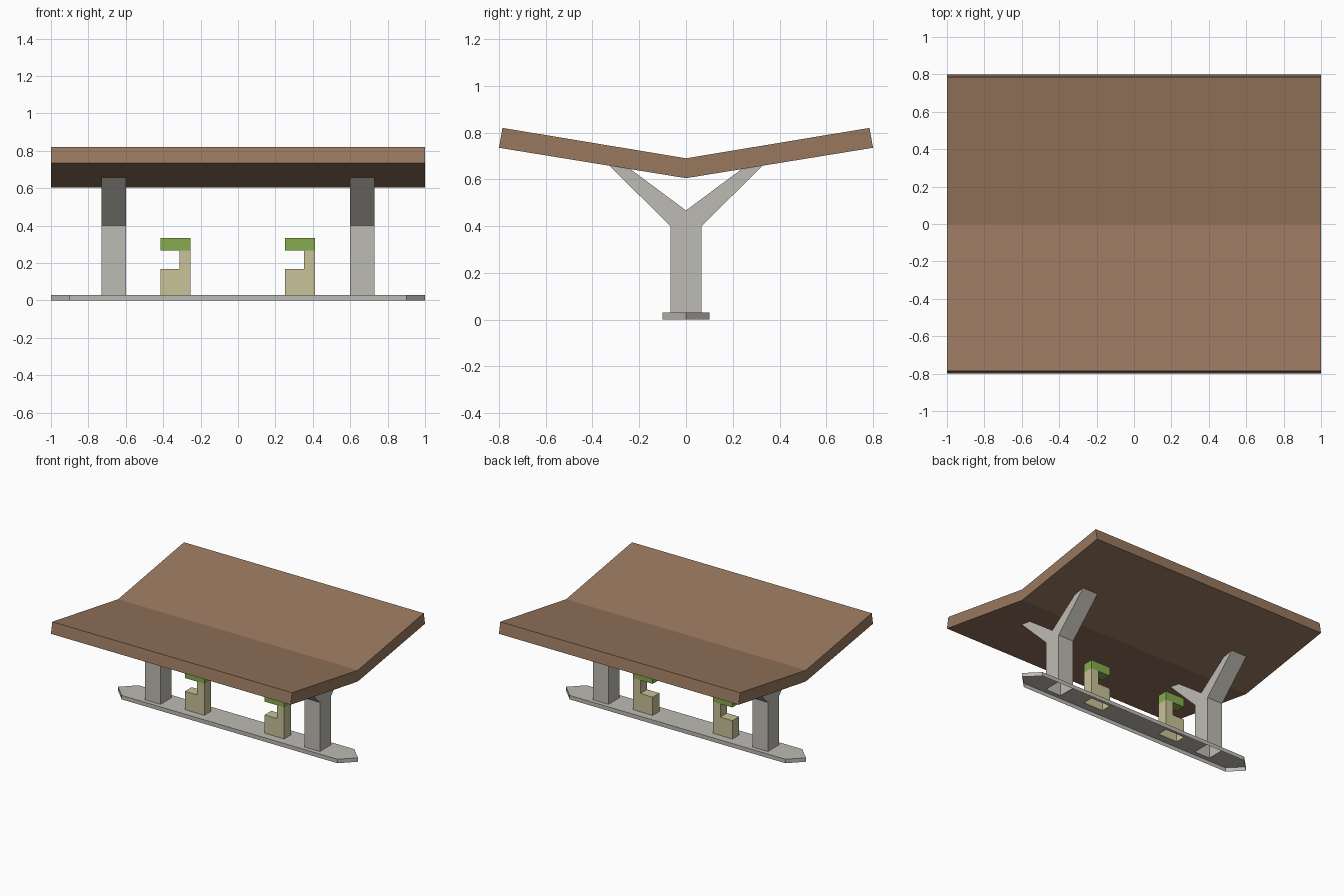
import bpy, bmesh
from mathutils import Vector

if "Cube" in bpy.data.objects:
    bpy.data.objects.remove(bpy.data.objects["Cube"])


def material(name, rgb):
    m = bpy.data.materials.new(name)
    lin = [((c / 255 + 0.055) / 1.055) ** 2.4 for c in rgb]
    m.diffuse_color = (*lin, 1)
    m.use_nodes = True
    m.node_tree.nodes["Principled BSDF"].inputs["Base Color"].default_value = m.diffuse_color
    return m


BROWN = material("roof brown", (153, 120, 95))
GREY = material("concrete grey", (190, 187, 179))
TAN = material("tan", (200, 194, 151))
GREEN = material("green", (134, 172, 80))


def prism(points, axis, a, b):
    """Extrude a 2D profile along an axis; the profile uses the other two axes in order."""
    bm = bmesh.new()

    def put(p, t):
        c = list(p)
        c.insert(axis, t)
        return bm.verts.new(c)

    lo = [put(p, a) for p in points]
    hi = [put(p, b) for p in points]
    n = len(points)
    bm.faces.new(lo)
    bm.faces.new(hi)
    for i in range(n):
        j = (i + 1) % n
        bm.faces.new((lo[i], lo[j], hi[j], hi[i]))
    bmesh.ops.recalc_face_normals(bm, faces=bm.faces)
    return bm


def remove(bm, rule):
    bm.normal_update()
    gone = [f for f in bm.faces if rule(f)]
    bmesh.ops.delete(bm, geom=gone, context='FACES')


def finish(bm, name, mat):
    me = bpy.data.meshes.new(name)
    bm.to_mesh(me)
    bm.free()
    me.materials.append(mat)
    ob = bpy.data.objects.new(name, me)
    bpy.context.collection.objects.link(ob)


BASE_Z = 0.03
posts = [(-0.73, -0.60), (0.60, 0.73)]
mounts = [(-0.415, -0.253), (0.25, 0.413)]
POST_Y, MOUNT_Y = 0.067, 0.04

# Folded roof
finish(prism([(0, 0.605), (0.8, 0.735), (0.785, 0.82), (0, 0.69),
              (-0.785, 0.82), (-0.8, 0.735)], 0, -1, 1), "roof", BROWN)

# Pointed base plate, open underneath, with openings below the hollow parts
bm = prism([(-1, 0), (-0.9, -0.1), (0.9, -0.1), (1, 0), (0.9, 0.1), (-0.9, 0.1)],
           2, 0, BASE_Z)
remove(bm, lambda f: f.normal.z < -0.9)
holes = [(x, POST_Y) for x in posts] + [(x, MOUNT_Y) for x in mounts]
cuts = [((x, 0, 0), (1, 0, 0)) for h in holes for x in h[0]]
cuts += [((0, s * y, 0), (0, 1, 0)) for y in (POST_Y, MOUNT_Y) for s in (-1, 1)]
for co, no in cuts:
    bmesh.ops.bisect_plane(bm, geom=bm.verts[:] + bm.edges[:] + bm.faces[:],
                           plane_co=Vector(co), plane_no=Vector(no))


def in_hole(f):
    c = f.calc_center_median()
    return f.normal.z > 0.9 and any(x[0] < c.x < x[1] and abs(c.y) < y for x, y in holes)


remove(bm, in_hole)
finish(bm, "base_plate", GREY)

# Forked posts, open at the foot and where they meet the roof
half = [(POST_Y, BASE_Z), (POST_Y, 0.4), (0.327, 0.658), (0.237, 0.643)]
fork = half + [(0, 0.467)] + [(-y, z) for y, z in reversed(half)]
for i, (a, b) in enumerate(posts):
    bm = prism(fork, 0, a, b)
    remove(bm, lambda f: f.normal.z < -0.9 or
           (f.calc_center_median().z > 0.645 and abs(f.normal.x) < 0.1))
    finish(bm, f"forked_post_{i + 1}", GREY)

# Notched stands with green tops
for i, (a, b) in enumerate(mounts):
    c = b - 0.061
    bm = prism([(a, BASE_Z), (b, BASE_Z), (b, 0.268), (c, 0.268), (c, 0.168), (a, 0.168)],
               1, -MOUNT_Y, MOUNT_Y)
    remove(bm, lambda f: abs(f.normal.z) > 0.9 and
           (f.calc_center_median().z < 0.04 or f.calc_center_median().z > 0.26))
    finish(bm, f"stand_{i + 1}", TAN)
    finish(prism([(a, 0.268), (b, 0.268), (b, 0.334), (a, 0.334)], 1, -MOUNT_Y, MOUNT_Y),
           f"stand_top_{i + 1}", GREEN)
